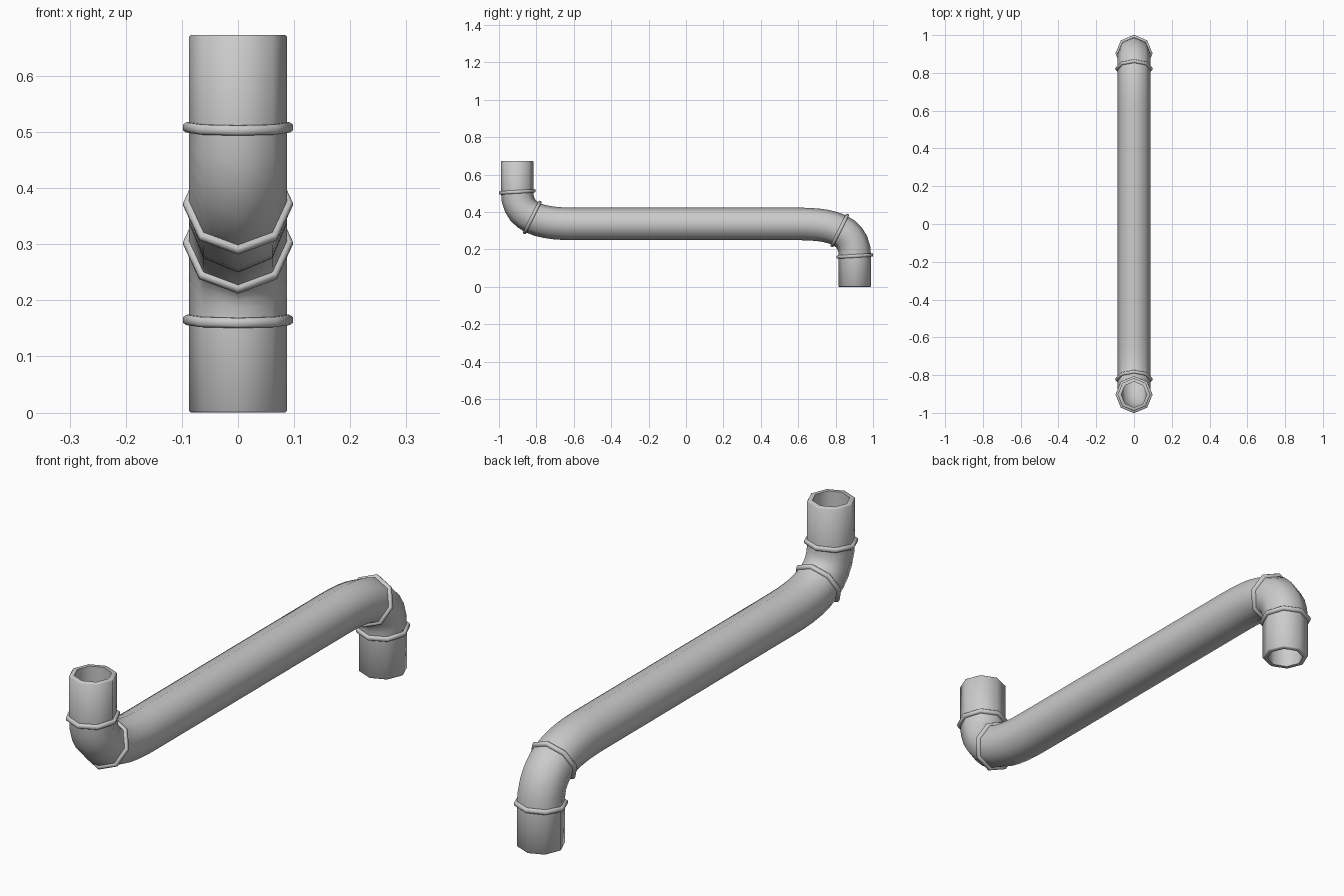
import bpy, bmesh, math
from mathutils import Vector

if "Cube" in bpy.data.objects:
    bpy.data.objects.remove(bpy.data.objects["Cube"])

MID = 0.3365                      # height of the long run
R_OUT, R_IN, SIDES = 0.087, 0.068, 8


def loft(name, rings):
    """Join octagonal rings (centre, tangent, radius) into a closed loop of faces."""
    bm = bmesh.new()
    loops = []
    for c, t, r in rings:
        t = t.normalized()
        side, up = Vector((1, 0, 0)), Vector((0, -t.z, t.y))
        loops.append([bm.verts.new(c + Vector((0, 0, MID))
                      + r * math.cos(k * math.tau / SIDES) * side
                      + r * math.sin(k * math.tau / SIDES) * up) for k in range(SIDES)])
    for a, b in zip(loops, loops[1:] + loops[:1]):
        for k in range(SIDES):
            n = (k + 1) % SIDES
            bm.faces.new((a[k], a[n], b[n], b[k]))
    bmesh.ops.recalc_face_normals(bm, faces=bm.faces)
    mesh = bpy.data.meshes.new(name)
    bm.to_mesh(mesh)
    bm.free()
    ob = bpy.data.objects.new(name, mesh)
    bpy.context.collection.objects.link(ob)
    bpy.ops.object.select_all(action='DESELECT')
    ob.select_set(True)
    bpy.context.view_layer.objects.active = ob
    bpy.ops.object.shade_smooth_by_angle(angle=math.radians(52))
    return ob


# Elbow centre line, relative to the middle of the model
P = [Vector((0, -0.903, 0.510 - MID)), Vector((0, -0.903, 0.367 - MID)),
     Vector((0, -0.78, 0)), Vector((0, -0.60, 0))]


def elbow(t):
    s = 1 - t
    pos = s**3 * P[0] + 3*s*s*t * P[1] + 3*s*t*t * P[2] + t**3 * P[3]
    tan = s*s * (P[1]-P[0]) + 2*s*t * (P[2]-P[1]) + t*t * (P[3]-P[2])
    return pos, tan


# Pipe: one end plus elbow, then the same turned half round
down = Vector((0, 0, -1))
end = [(Vector((0, -0.903, z)), down) for z in (MID, MID - 0.003)]
half = end + [elbow(i / 10) for i in range(11)]
path = half + [(-p, t) for p, t in reversed(half)]
last = len(path) - 1
outer = [(p, t, R_OUT - 0.003 if i in (0, last) else R_OUT) for i, (p, t) in enumerate(path)]
inner = [(p, t, R_IN) for p, t in reversed(path)]
loft("pipe", outer + inner)

# Raised collars: rounded band around each end of both elbows
PROFILE = [(-0.009, 0.080), (-0.009, 0.093), (-0.005, 0.098),
           (0.005, 0.098), (0.009, 0.093), (0.009, 0.080)]
seats = [("end_collar", Vector((0, -0.903, 0.508 - MID)), Vector((0, 0.06, -1))),
         ("elbow_collar", *elbow(0.49))]
for name, pos, tan in seats:
    tan = tan.normalized()
    for label, sign in (("upper", 1), ("lower", -1)):
        loft(f"{label}_{name}", [(sign * pos + tan * d, tan, r) for d, r in PROFILE])
